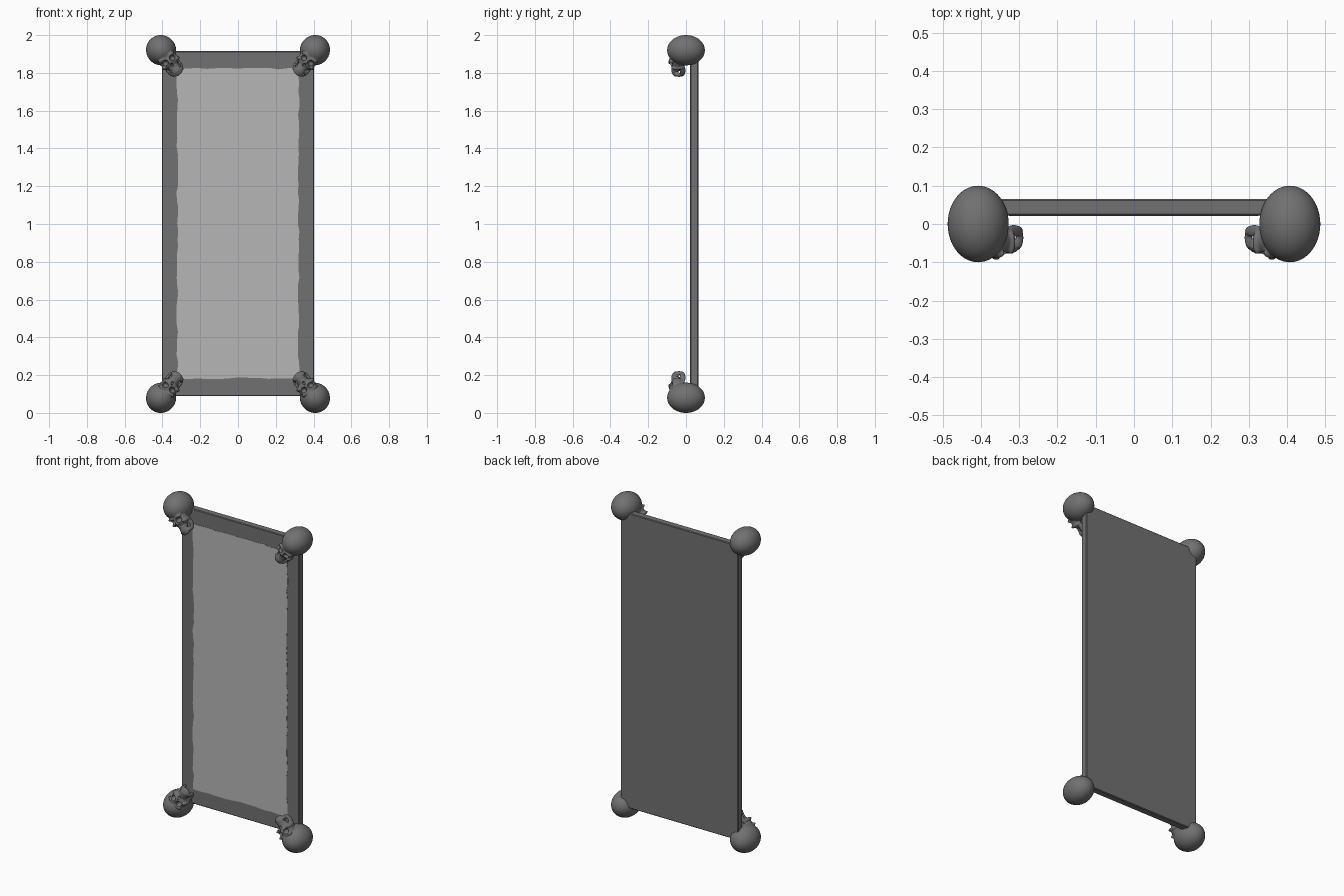
import bpy, bmesh, math, random
from mathutils import Matrix, Vector

if "Cube" in bpy.data.objects:
    bpy.data.objects.remove(bpy.data.objects["Cube"])

random.seed(4)

def material(name, v):
    m = bpy.data.materials.new(name)
    m.diffuse_color = (v, v, v, 1)
    m.use_nodes = True
    m.node_tree.nodes["Principled BSDF"].inputs["Base Color"].default_value = m.diffuse_color
    return m

IRON = material("dark grey iron", 0.165)
GLASS = material("light grey glass", 0.47)

def make_object(name, bm, mat):
    me = bpy.data.meshes.new(name)
    bmesh.ops.recalc_face_normals(bm, faces=bm.faces)
    bm.to_mesh(me)
    bm.free()
    ob = bpy.data.objects.new(name, me)
    bpy.context.collection.objects.link(ob)
    me.materials.append(mat)
    return ob

def ellipsoid(bm, c, r, seg=32):
    mat = Matrix.Translation(c) @ Matrix.Diagonal((*r, 1))
    bmesh.ops.create_uvsphere(bm, u_segments=seg, v_segments=seg // 2, radius=1, matrix=mat)

def pair(bm, c, r, seg=24):
    for s in (-1, 1):
        ellipsoid(bm, (s * c[0], c[1], c[2]), r, seg)

# Frame slab: border and back panel in one piece, lightly worn edges
bm = bmesh.new()
bmesh.ops.create_cube(bm, size=1, matrix=Matrix.Translation((0, 0.0435, 1.002))
                      @ Matrix.Diagonal((0.806, 0.043, 1.826, 1)))
bmesh.ops.bevel(bm, geom=bm.edges[:], offset=0.004, segments=1, affect='EDGES')
make_object("mirror_frame", bm, IRON)

# Mirror glass: thin plate with a ragged outline
W, Z0, Z1 = 0.322, 0.182, 1.825
corners = [(-W, Z0), (W, Z0), (W, Z1), (-W, Z1)]
bm = bmesh.new()
ring = []
for i, a in enumerate(corners):
    b = corners[(i + 1) % 4]
    n = 12 if i % 2 == 0 else 40
    for k in range(n):
        t = k / n
        x, z = a[0] + (b[0] - a[0]) * t, a[1] + (b[1] - a[1]) * t
        j = random.uniform(-0.004, 0.006)
        if i % 2 == 0:
            z += j if i == 0 else -j
        else:
            x -= j * (1 if x > 0 else -1)
        ring.append(bm.verts.new((x, 0.0205, z)))
face = bm.faces.new(ring)
ext = bmesh.ops.extrude_face_region(bm, geom=[face])
bmesh.ops.translate(bm, vec=(0, 0.003, 0), verts=[v for v in ext["geom"] if isinstance(v, bmesh.types.BMVert)])
make_object("mirror_glass", bm, GLASS)

# Skull, crown along +z and face toward -y, origin in the cranium
bm = bmesh.new()
ellipsoid(bm, (0, 0, 0), (0.079, 0.1, 0.081), 64)                  # cranium
ellipsoid(bm, (0, -0.045, -0.065), (0.05, 0.043, 0.05))            # face
pair(bm, (0.024, -0.076, -0.046), (0.027, 0.014, 0.01))            # brows
pair(bm, (0.042, -0.048, -0.085), (0.014, 0.032, 0.010))           # cheekbones
ellipsoid(bm, (0, -0.05, -0.112), (0.029, 0.027, 0.02))            # upper jaw
ellipsoid(bm, (0, -0.083, -0.078), (0.007, 0.012, 0.016), 16)      # nose bridge
pair(bm, (0.038, -0.018, -0.105), (0.008, 0.016, 0.038))           # jaw branches
pair(bm, (0.029, -0.036, -0.141), (0.009, 0.028, 0.012))           # jaw sides
ellipsoid(bm, (0, -0.056, -0.15), (0.027, 0.016, 0.013))           # chin
for i in range(6):                                                 # teeth
    a = math.radians(-60 + i * 24)
    for z in (-0.127, -0.139):
        ellipsoid(bm, (0.025 * math.sin(a), -0.05 - 0.023 * math.cos(a), z), (0.0055, 0.006, 0.0075), 12)
skull = make_object("skull_source", bm, IRON)

# Sockets, nose hole and temple hollows to cut away
bm = bmesh.new()
pair(bm, (0.024, -0.094, -0.068), (0.018, 0.036, 0.016))
ellipsoid(bm, (0, -0.094, -0.1), (0.010, 0.026, 0.012), 16)
pair(bm, (0.073, -0.042, -0.062), (0.018, 0.026, 0.017))
cutter = make_object("socket_cutter", bm, IRON)
cutter.hide_render = True

rm = skull.modifiers.new("Fuse", 'REMESH')
rm.mode = 'VOXEL'
rm.voxel_size = 0.004
sm = skull.modifiers.new("Soften", 'SMOOTH')
sm.factor, sm.iterations = 0.5, 2
bo = skull.modifiers.new("Sockets", 'BOOLEAN')
bo.operation, bo.solver, bo.object = 'DIFFERENCE', 'EXACT', cutter
bpy.context.view_layer.update()
dg = bpy.context.evaluated_depsgraph_get()
baked = bpy.data.meshes.new_from_object(skull.evaluated_get(dg))
for ob in (skull, cutter):
    bpy.data.objects.remove(ob)
baked.materials.clear()
baked.materials.append(IRON)
for p in baked.polygons:
    p.material_index = 0

# One skull per corner, crowns pointing outward along the diagonals
for name, x, z, deg in (("skull_top_left", -0.407, 1.92, -37), ("skull_top_right", 0.407, 1.92, 37),
                        ("skull_bottom_left", -0.407, 0.08, -143), ("skull_bottom_right", 0.407, 0.08, 143)):
    me = baked.copy()
    me.transform(Matrix.Translation((x, 0, z)) @ Matrix.Rotation(math.radians(deg), 4, 'Y'))
    ob = bpy.data.objects.new(name, me)
    bpy.context.collection.objects.link(ob)
    bpy.ops.object.select_all(action='DESELECT')
    ob.select_set(True)
    bpy.context.view_layer.objects.active = ob
    bpy.ops.object.shade_smooth_by_angle(angle=math.radians(40))
